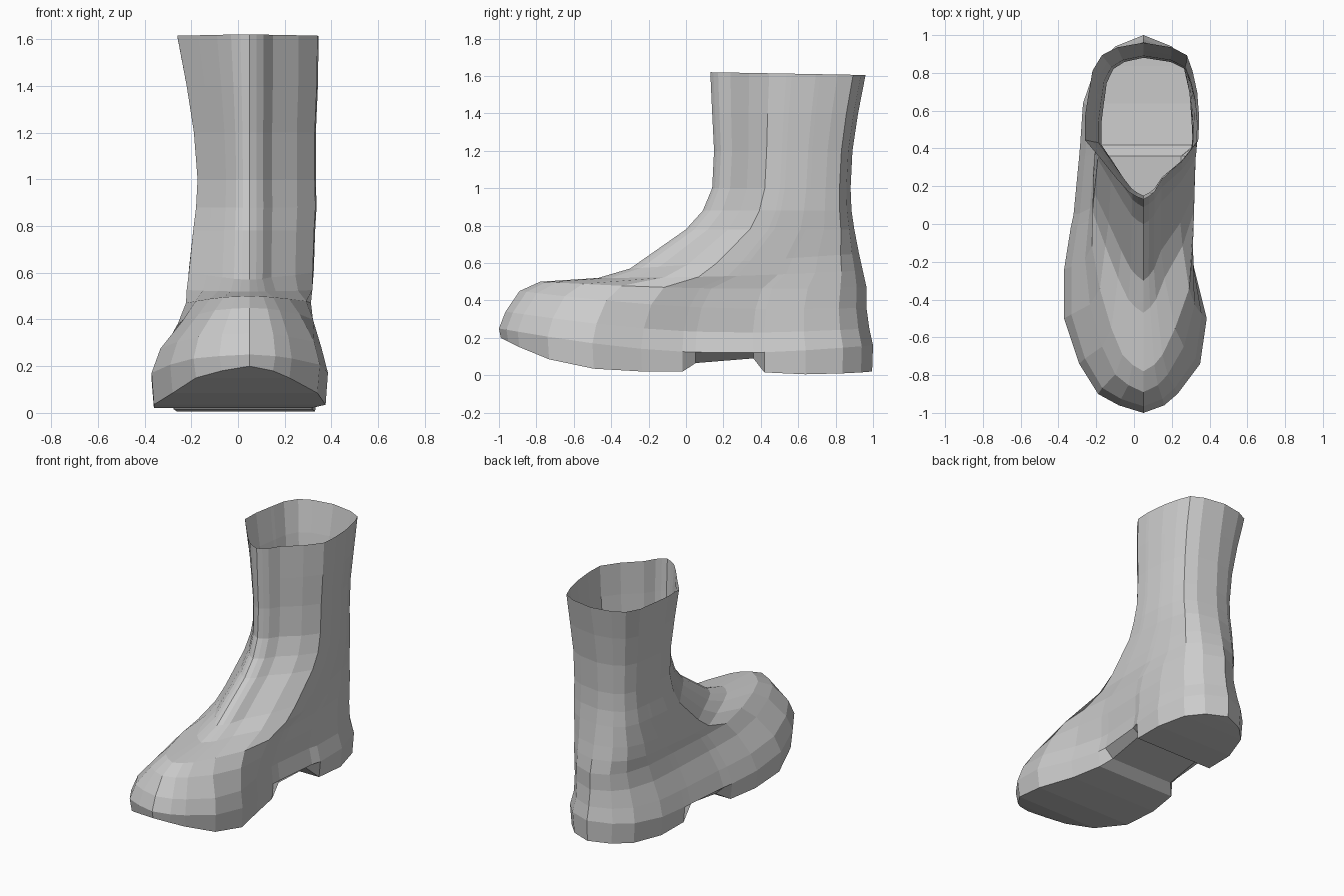
import bpy
import bmesh
import math

cube = bpy.data.objects.get("Cube")
if cube:
    bpy.data.objects.remove(cube, do_unlink=True)

# One plain material
grey = bpy.data.materials.new("boot_grey")
grey.use_nodes = True
colour = (0.6, 0.6, 0.6, 1)
grey.diffuse_color = colour
grey.node_tree.nodes["Principled BSDF"].inputs["Base Color"].default_value = colour

CENTRE = 0.05

# Column positions from front to back, as a fraction of each ring's length
STATIONS = [0, .02, .05, .13, .25, .38, .49, .525, .68, .71, .82, .92, .97, 1]

# Outline half widths at each station, left and right of the centre line
FOOT_LEFT = [0, .11, .18, .30, .335, .27, .23, .23, .26, .28, .29, .24, .15, 0]
FOOT_RIGHT = [0, .13, .24, .34, .42, .42, .385, .37, .34, .335, .32, .25, .15, 0]
SHAFT_LEFT = [0, .03, .06, .10, .21, .29, .295, .295, .285, .28, .26, .23, .15, 0]
SHAFT_RIGHT = [0, .04, .08, .14, .22, .31, .31, .31, .29, .285, .27, .22, .14, 0]

# Height of the sole's lower edge, including the arch and the heel step
SOLE_Z = [.20, .18, .15, .085, .035, .02, .02, .065, .09, .015, .005, .01, .015, .02]

# Rings: front y, front z, back y, back z, sag, shaft blend, +x scale, -x scale
RINGS = [
    (-1.0, .25, 1.0, .16, .08, 0, 1, 1),
    (-.965, .34, .98, .25, .06, 0, .92, .91),
    (-.89, .45, .965, .36, .04, .35, .93, .81),
    (-.78, .50, .965, .47, .02, .6, .93, .77),
    (-.47, .52, .945, .56, .01, .9, .93, .84),
    (-.30, .57, .925, .65, 0, 1, .93, .84),
    (0, .78, .90, .78, 0, 1, .95, .78),
    (.09, .88, .885, .88, 0, 1, .97, .74),
    (.14, 1.0, .88, 1.0, 0, 1, .96, .72),
    (.15, 1.2, .89, 1.2, 0, 1, .96, .77),
    (.14, 1.4, .92, 1.4, 0, 1, .99, .87),
    (.13, 1.62, .96, 1.605, 0, 1, 1, 1),
]


def mix(a, b, t):
    return a + (b - a) * t


def loop_of(point):
    """Ring order: front to back on the +x side, then back to front."""
    last = len(STATIONS) - 1
    order = [(i, 1) for i in range(last + 1)]
    order += [(i, -1) for i in range(last - 1, 0, -1)]
    return [point(i, side) for i, side in order]


def sole_point(i, side):
    width = (FOOT_LEFT if side > 0 else FOOT_RIGHT)[i]
    arch = .06 if .5 < STATIONS[i] < .7 else .01
    x = CENTRE + side * max(0, width - arch)
    return x, mix(-.99, .995, STATIONS[i]), SOLE_Z[i]


def ring_point(ring, i, side):
    yf, zf, yb, zb, sag, blend, left, right = ring
    u = STATIONS[i]
    foot = (FOOT_LEFT if side > 0 else FOOT_RIGHT)[i]
    shaft = (SHAFT_LEFT if side > 0 else SHAFT_RIGHT)[i]
    width = mix(foot, shaft, blend) * (left if side > 0 else right)
    z = mix(zf, zb, u) - sag * math.sin(math.pi * u)
    return CENTRE + side * width, mix(yf, yb, u), z


# Boot shell: sole outline lofted up to the open top
bm = bmesh.new()
rows = [[bm.verts.new(p) for p in loop_of(sole_point)]]
for ring in RINGS:
    points = loop_of(lambda i, side: ring_point(ring, i, side))
    rows.append([bm.verts.new(p) for p in points])

count = len(rows[0])
for low, high in zip(rows, rows[1:]):
    for i in range(count):
        j = (i + 1) % count
        bm.faces.new((low[i], low[j], high[j], high[i]))

# Underside: strips across the sole from side to side
sole = rows[0]
for i in range(len(STATIONS) - 1):
    strip = [sole[i], sole[-i], sole[-i - 1], sole[i + 1]]
    bm.faces.new(list(dict.fromkeys(strip)))

bmesh.ops.recalc_face_normals(bm, faces=bm.faces)
mesh = bpy.data.meshes.new("boot_shell")
bm.to_mesh(mesh)
bm.free()
mesh.materials.append(grey)
boot = bpy.data.objects.new("boot_shell", mesh)
bpy.context.collection.objects.link(boot)
